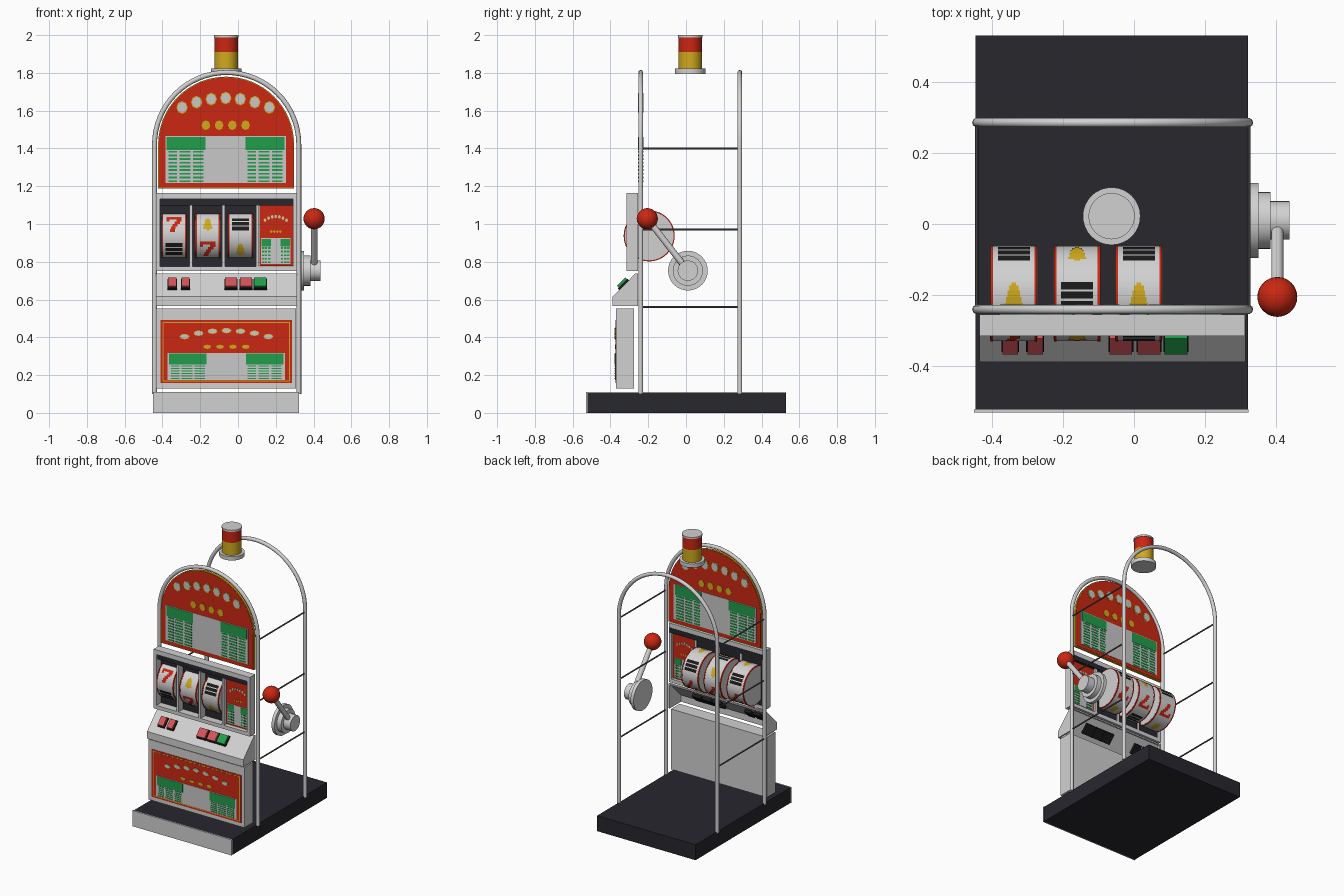
import bpy, bmesh, math
from mathutils import Matrix, Vector

if "Cube" in bpy.data.objects:
    bpy.data.objects.remove(bpy.data.objects["Cube"])


def material(name, *rgb):
    m = bpy.data.materials.new(name)
    m.diffuse_color = (*rgb, 1)
    m.use_nodes = True
    m.node_tree.nodes["Principled BSDF"].inputs["Base Color"].default_value = m.diffuse_color
    return m


GREY = material("light grey", .64, .64, .64)
WHITE = material("panel white", .58, .58, .58)
DARK = material("dark blue grey", .02, .02, .027)
BLACK = material("black", .01, .01, .01)
STEEL = material("dark steel", .1, .1, .1)
RED = material("red", .6, .02, .006)
YELLOW = material("yellow", .64, .4, .012)
GREEN = material("green", .015, .34, .07)
PINK = material("button pink", .64, .09, .1)
CX = -.063  # cabinet centre line


def finish(name, bm, mat, smooth=False):
    bmesh.ops.recalc_face_normals(bm, faces=bm.faces)
    me = bpy.data.meshes.new(name)
    bm.to_mesh(me)
    bm.free()
    me.materials.append(mat)
    ob = bpy.data.objects.new(name, me)
    bpy.context.collection.objects.link(ob)
    if smooth:
        bpy.ops.object.select_all(action='DESELECT')
        ob.select_set(True)
        bpy.context.view_layer.objects.active = ob
        bpy.ops.object.shade_smooth_by_angle(angle=math.radians(35))
    return ob


def boxes(name, mat, items):
    """Items are (x0, x1, y0, y1, z0, z1)."""
    bm = bmesh.new()
    for x0, x1, y0, y1, z0, z1 in items:
        m = Matrix.Translation(((x0 + x1) / 2, (y0 + y1) / 2, (z0 + z1) / 2)) @ \
            Matrix.Diagonal((x1 - x0, y1 - y0, z1 - z0, 1))
        bmesh.ops.create_cube(bm, size=1, matrix=m)
    return finish(name, bm, mat)


def rods(name, mat, items, segs=32):
    """Items are (start, end, radius, height scale)."""
    bm = bmesh.new()
    for a, b, r, squash in items:
        a, b = Vector(a), Vector(b)
        d = b - a
        m = Matrix.Translation((a + b) / 2) @ Matrix.Diagonal((1, 1, squash, 1)) @ \
            d.to_track_quat('Z', 'Y').to_matrix().to_4x4()
        bmesh.ops.create_cone(bm, cap_ends=True, segments=segs, radius1=r, radius2=r,
                              depth=d.length, matrix=m)
    return finish(name, bm, mat, True)


def prism(name, mat, pts, place, a, b):
    """Extrude a 2D outline between depths a and b."""
    bm = bmesh.new()
    f = [bm.verts.new(place(u, v, a)) for u, v in pts]
    g = [bm.verts.new(place(u, v, b)) for u, v in pts]
    bm.faces.new(f)
    bm.faces.new(g)
    n = len(pts)
    for i in range(n):
        bm.faces.new((f[i], f[(i + 1) % n], g[(i + 1) % n], g[i]))
    return finish(name, bm, mat)


def print_art(name, y, h, paper, header, rows, dots, dot_z, orn, orn_z, rise, orn_r, squash):
    """Pay table, dots and ornaments standing off both faces of a sign (centre y, half depth h)."""
    x0, x1, z0, z1 = paper
    w = x1 - x0
    boxes(name + "_paper", WHITE, [(x0, x1, y - h - .002, y + h + .002, z0, z1)])
    ink = []
    for s in (x0 + .012 * w, x1 - .335 * w):
        e = s + .32 * w
        ink.append((s, e, y - h - .004, y + h + .004, header, z1 - .004))
        step = (header - z0) / rows
        for r in range(rows):
            z = z0 + step * (r + .25)
            for a, b in ((.05, .27), (.33, .62), (.68, .95)):
                ink.append((s + a * (e - s), s + b * (e - s), y - h - .004, y + h + .004,
                            z, z + step * .5))
    boxes(name + "_green_table", GREEN, ink)
    cx = (x0 + x1) / 2

    def disc(x, z, r, t, q):
        return ((x, y - h - t, z), (x, y + h + t, z), r, 1), q
    spots = [(cx + (i - 1.5) * dots, dot_z, orn_r * .85) for i in range(4)]
    arc = [(cx + i * orn, orn_z - rise * i * i / 9, orn_r) for i in range(-3, 4)]
    for nm, mat, lst, k, t in (("dots", YELLOW, spots, 1, .002),
                               ("ornament_rims", YELLOW, arc, 1.12, .002),
                               ("ornaments", WHITE, arc, .92, .004)):
        ob = rods(f"{name}_{nm}", mat, [((x, y - h - t, z / squash), (x, y + h + t, z / squash), r * k, 1)
                                        for x, z, r in lst], 8)
        ob.data.transform(Matrix.Diagonal((1, 1, squash, 1)))


# base tray with pale front plate
boxes("base", DARK, [(-.445, .32, -.522, .53, 0, .108)])
boxes("base_front_plate", GREY, [(-.45, .322, -.53, -.522, 0, .11)])

# front and back arch tubes
for name, y in (("front_arch", -.24), ("back_arch", .285)):
    pts = [(CX + .003 - .382, .1)]
    pts += [(CX + .003 - .382 * math.cos(math.pi * i / 32), 1.42 + .382 * math.sin(math.pi * i / 32))
            for i in range(33)]
    pts.append((CX + .003 + .382, .1))
    cu = bpy.data.curves.new(name, 'CURVE')
    cu.dimensions = '3D'
    cu.bevel_depth = .013
    cu.bevel_resolution = 3
    sp = cu.splines.new('POLY')
    sp.points.add(len(pts) - 1)
    for p, (x, z) in zip(sp.points, pts):
        p.co = (x, y, z, 1)
    sp.use_smooth = True
    cu.materials.append(GREY)
    ob = bpy.data.objects.new(name, cu)
    bpy.context.collection.objects.link(ob)
    bpy.ops.object.select_all(action='DESELECT')
    ob.select_set(True)
    bpy.context.view_layer.objects.active = ob
    bpy.ops.object.convert(target='MESH')

# thin side rails between the arches
rods("side_rails", STEEL, [((x, -.24, z), (x, .285, z), .005, 1)
                           for x in (-.442, .322) for z in (.56, .97, 1.4)], 8)

# top lamp
for name, mat, r, z0, z1 in (("lamp_foot", GREY, .081, 1.795, 1.822), ("lamp_yellow", YELLOW, .062, 1.822, 1.91),
                             ("lamp_red", RED, .062, 1.91, 1.988), ("lamp_cap", GREY, .065, 1.988, 2.0)):
    rods(name, mat, [((CX, .022, z0), (CX, .022, z1), r, 1)])


# arched top sign
def arch(r, z0):
    return [(CX - r, z0), (CX + r, z0)] + [
        (CX + r * math.cos(math.pi * i / 32), 1.42 + r * math.sin(math.pi * i / 32)) for i in range(33)]


def upright(u, v, d):
    return (u, d, v)


prism("top_sign_edge", YELLOW, arch(.36, 1.187), upright, -.248, -.232)
prism("top_sign_face", RED, arch(.356, 1.192), upright, -.25, -.23)
print_art("top_sign", -.24, .01, (-.385, .255, 1.217, 1.465), 1.392, 9, .07, 1.523,
          .077, 1.667, .05, .027, 1.12)

# reel window frame with dividers
Y0, Y1 = -.315, -.255
boxes("reel_frame", GREY, [(-.435, .312, Y0, Y1, 1.132, 1.165), (-.435, .312, Y0, Y1, .75, .775),
                           (-.435, -.413, Y0, Y1, .775, 1.132), (.292, .312, Y0, Y1, .775, 1.132)] +
      [(x - .008, x + .008, Y0, Y1, .775, 1.1) for x in (-.25, -.078, .104)])
boxes("reel_backing", DARK, [(-.415, .104, -.263, -.257, .77, 1.1),
                             (-.425, .305, -.305, -.253, 1.098, 1.133)])

# small sign beside the reels
boxes("small_sign_face", RED, [(.113, .29, -.288, -.272, .777, 1.098)])
print_art("small_sign", -.28, .008, (.122, .278, .788, .925), .882, 5, .016, .96,
          .019, 1.04, .02, .007, 1.3)

# reels with symbols wrapped on the rim
RY, RZ, RR = -.195, .937, .134
SEVEN = [(-.04, .04, .045, .028), (-.04, -.025, .028, .014), (.012, .04, .028, .014),
         (.002, .03, .014, 0), (-.01, .018, 0, -.015), (-.018, .008, -.015, -.03), (-.022, .004, -.03, -.045)]
BELL = [(-.006, .006, .035, .027), (-.014, .014, .027, .012), (-.018, .018, .012, -.006),
        (-.022, .022, -.006, -.022), (-.026, .026, -.022, -.029), (-.008, .008, -.029, -.036)]
BAR = [(-.045, .045, z + .01, z - .01) for z in (.026, 0, -.026)]
ART = {'7': (SEVEN, RED), 'b': (BELL, YELLOW), 'r': (BAR, BLACK)}
for n, (x, order) in enumerate(((-.338, "r7br7b"), (-.16, "7brb7r"), (.0135, "brbr7b")), 1):
    rods(f"reel_{n}", GREY, [((x - .065, RY, RZ), (x + .065, RY, RZ), RR, 1)], 48)
    rods(f"reel_{n}_rims", RED, [((x + s * .058, RY, RZ), (x + s * .0655, RY, RZ), RR + .001, 1)
                                 for s in (-1, 1)], 48)
    rods(f"reel_{n}_sides", GREY, [((x + s * .06, RY, RZ), (x + s * .0665, RY, RZ), RR - .005, 1)
                                   for s in (-1, 1)], 48)
    for key, (rows, mat) in ART.items():
        bm = bmesh.new()
        for i, k in enumerate(order):
            if k != key:
                continue
            for u0, u1, v0, v1 in rows:
                t = math.radians(-32 + 60 * i)
                quad = []
                for u, v in ((u0, v0), (u1, v0), (u1, v1), (u0, v1)):
                    a = t + v / RR
                    quad.append(bm.verts.new((x + u, RY - (RR + .002) * math.cos(a),
                                              RZ + (RR + .002) * math.sin(a))))
                bm.faces.new(quad)
        bm.normal_update()
        for f in bm.faces:  # symbols face outward
            if f.normal.dot(f.calc_center_median() - Vector((x, RY, RZ))) < 0:
                f.normal_flip()
        me = bpy.data.meshes.new(f"reel_{n}_symbols_{mat.name}")
        bm.to_mesh(me)
        bm.free()
        me.materials.append(mat)
        bpy.context.collection.objects.link(bpy.data.objects.new(me.name, me))


# button deck: open shell with sloped top, lip and cheeks
def sideways(u, v, d):
    return (d, u, v)


prism("button_deck", GREY, [(-.388, .565), (-.388, .615), (-.268, .738), (-.255, .738), (-.255, .728),
                            (-.264, .728), (-.38, .611), (-.38, .565)], sideways, -.432, .31)
for name, a in (("left", -.435), ("right", .305)):
    prism(f"deck_{name}_cheek", GREY, [(-.388, .565), (-.388, .615), (-.268, .738), (-.255, .738),
                                       (-.255, .565)], sideways, a, a + .008)

# buttons on dark sockets
SLOPE = Matrix.Translation((0, -.328, .677)) @ Matrix.Rotation(math.radians(45), 4, 'X')
BUTTONS = [(-.348, .022, PINK), (-.278, .022, PINK), (-.037, .032, PINK), (.042, .032, PINK), (.118, .032, GREEN)]
for i, (x, w, mat) in enumerate(BUTTONS, 1):
    boxes(f"button_{i}_socket", BLACK, [(x - w - .003, x + w + .003, -.036, .036, -.03, .01)]).data.transform(SLOPE)
    boxes(f"button_{i}", mat, [(x - w, x + w, -.03, .032, .01, .024)]).data.transform(SLOPE)

# lower cabinet door with its sign
boxes("lower_door", GREY, [(-.435, .308, -.37, -.275, .13, .553)])
for name, mat, d, t in (("edge", RED, 0, .002), ("border", YELLOW, .01, .003), ("face", RED, .015, .004)):
    boxes(f"lower_sign_{name}", mat, [(-.41 + d, .285 - d, -.37 - t, -.36, .157 + d, .492 - d)])
print_art("lower_sign", -.36, .014, (-.372, .25, .175, .318), .255, 6, .068, .35,
          .074, .436, .032, .024, .55)

# pull lever
rods("lever_hub", GREY, [((a, .01, .753), (b, .01, .753), r, 1)
                         for a, b, r in ((.327, .35, .105), (.35, .384, .08), (.384, .437, .054))])
rods("lever_arm", GREY, [((.403, .01, .753), (.403, -.205, 1.028), .017, 1)], 20)
bm = bmesh.new()
bmesh.ops.create_uvsphere(bm, u_segments=32, v_segments=16, radius=.056,
                          matrix=Matrix.Translation((.403, -.205, 1.028)))
finish("lever_ball", bm, RED, True)
